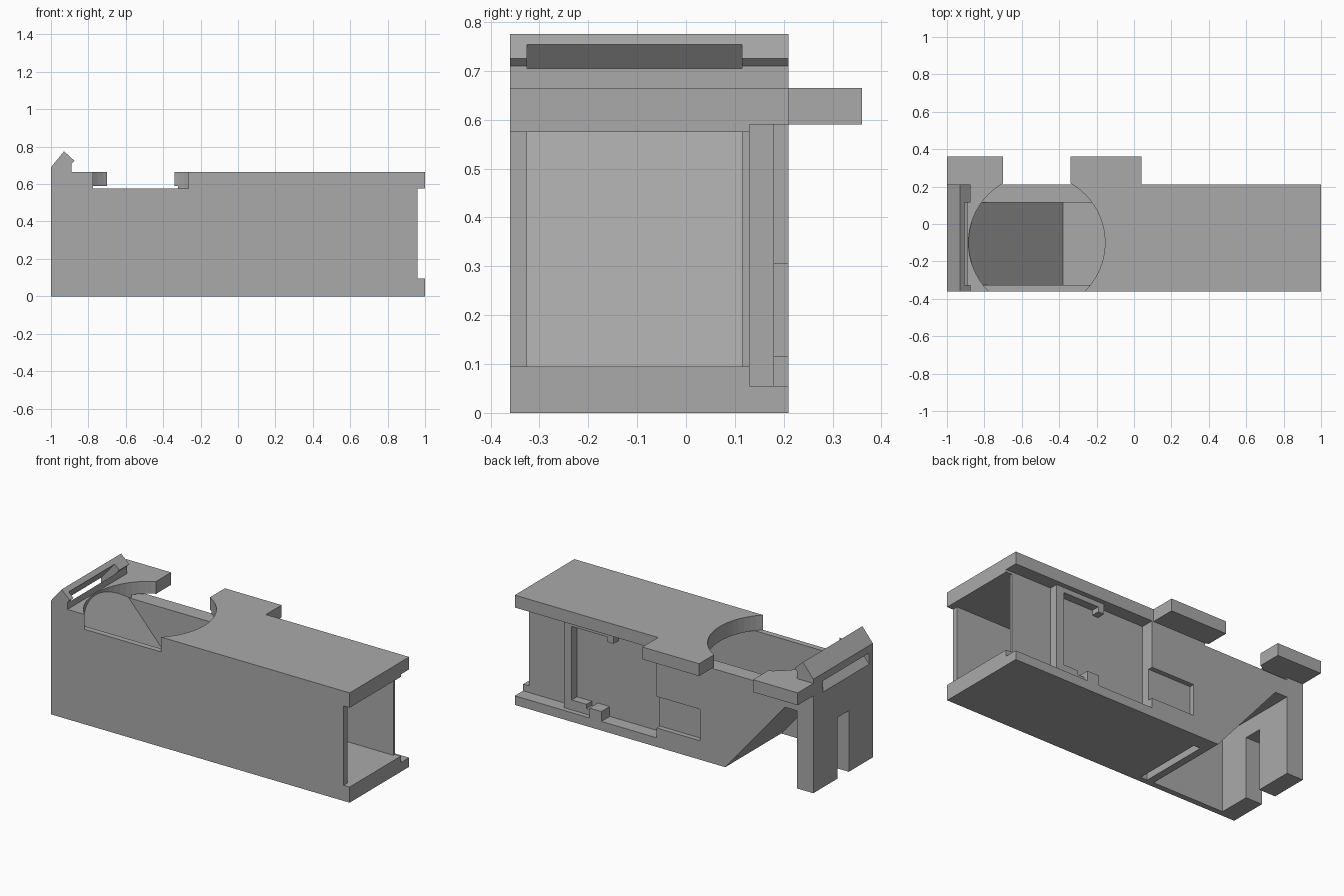
import bpy
import bmesh
from math import cos, sin, tau

cube = bpy.data.objects.get("Cube")
if cube:
    bpy.data.objects.remove(cube, do_unlink=True)

grey = bpy.data.materials.new("plain grey")
grey.use_nodes = True
colour = (0.40, 0.40, 0.40, 1)
grey.diffuse_color = colour
grey.node_tree.nodes["Principled BSDF"].inputs["Base Color"].default_value = colour


def prism(name, bottom, top):
    """Solid between two matching outlines."""
    bm = bmesh.new()
    lo = [bm.verts.new(p) for p in bottom]
    hi = [bm.verts.new(p) for p in top]
    bm.faces.new(lo)
    bm.faces.new(hi[::-1])
    for i in range(len(lo)):
        j = (i + 1) % len(lo)
        bm.faces.new((lo[i], hi[i], hi[j], lo[j]))
    bmesh.ops.recalc_face_normals(bm, faces=bm.faces)
    mesh = bpy.data.meshes.new(name)
    bm.to_mesh(mesh)
    bm.free()
    mesh.materials.append(grey)
    obj = bpy.data.objects.new(name, mesh)
    bpy.context.collection.objects.link(obj)
    return obj


def side(name, outline, y0, y1):
    """Extrude an x-z outline along y."""
    return prism(name, [(x, y0, z) for x, z in outline], [(x, y1, z) for x, z in outline])


def box(name, x0, x1, y0, y1, z0, z1):
    return side(name, [(x0, z0), (x1, z0), (x1, z1), (x0, z1)], y0, y1)


def cut(obj, cutter):
    mod = obj.modifiers.new("cut", "BOOLEAN")
    mod.operation = "DIFFERENCE"
    mod.solver = "EXACT"
    mod.object = cutter
    bpy.context.view_layer.objects.active = obj
    bpy.ops.object.modifier_apply(modifier=mod.name)
    bpy.data.objects.remove(cutter, do_unlink=True)


FRONT, BACK = -0.36, 0.21          # outer faces
IN_FRONT, IN_BACK = -0.325, 0.115  # channel faces
FLOOR, CEILING, TOP = 0.095, 0.575, 0.665

# Top plate with tabs and the round opening
plan = [(-0.89, FRONT), (1, FRONT), (1, BACK), (0.04, BACK), (0.04, -FRONT), (-0.34, -FRONT),
        (-0.34, BACK), (-0.70, BACK), (-0.70, -FRONT), (-1, -FRONT), (-1, BACK), (-0.89, BACK)]
top_plate = prism("top_plate", [(x, y, 0.59) for x, y in plan], [(x, y, TOP) for x, y in plan])
top_lip = box("top_plate_underside", -0.89, 1, FRONT, 0.13, CEILING, 0.6)
ledge = box("top_plate_back_ledge", -0.89, 1, 0.12, BACK, 0.61, 0.64)
for part in (top_plate, top_lip, ledge):
    ring = [(-0.52 + 0.365 * cos(i * tau / 64), -0.10 + 0.365 * sin(i * tau / 64)) for i in range(64)]
    cut(part, prism("round_cutter", [(x, y, 0.57) for x, y in ring], [(x, y, 0.8) for x, y in ring]))

# Front wall
box("front_wall", -1, 0.96, FRONT, IN_FRONT, 0, CEILING)
box("front_wall_foot", -1, 1, FRONT, IN_FRONT, 0, FLOOR)

# Bottom plate with a groove, and its thinner back shelf
bottom = side("bottom_plate", [(-0.41, 0), (1, 0), (1, FLOOR), (-0.49, FLOOR)], IN_FRONT, 0.13)
cut(bottom, box("groove_cutter", -0.365, -0.32, IN_FRONT, IN_BACK, -0.1, 0.06))
side("back_shelf", [(-0.41, 0), (1, 0), (1, 0.055), (-0.457, 0.055)], 0.13, BACK)

# Sloping ramp inside the channel
side("ramp", [(-0.38, FLOOR), (-0.89, 0.66), (-0.89, 0.47), (-0.81, 0.47), (-0.41, 0), (-0.38, 0)],
     IN_FRONT, IN_BACK)

# Back wall: thin on the right, thickened and stepped on the left
box("back_wall_thin", 0.05, 0.96, IN_BACK, 0.13, 0.05, 0.6)
slope = [(-0.95, CEILING), (-0.95, 0.47), (-0.81, 0.47), (-0.41, 0)]
side("back_wall_thick", [(0.05, CEILING)] + slope + [(0.05, 0)], IN_BACK, 0.18)
side("back_wall_panel", [(0.05, 0.305), (0.05, CEILING)] + slope +
     [(0.05, 0), (0.05, 0.115), (-0.24, 0.115), (-0.24, 0.305)], 0.18, BACK)
top_strip = box("back_wall_top", -0.32, 0.05, 0.13, BACK, 0.57, 0.62)
cut(top_strip, prism("round_cutter", [(x, y, CEILING) for x, y in ring], [(x, y, 0.8) for x, y in ring]))

# C-shaped bracket on the back wall
side("bracket", [(0.69, 0.055), (0.69, 0.61), (0.36, 0.61), (0.36, 0.53), (0.40, 0.53), (0.40, 0.56),
                 (0.64, 0.56), (0.64, 0.115), (0.54, 0.115), (0.54, 0.09), (0.50, 0.09),
                 (0.50, 0.115), (0.42, 0.115), (0.42, 0.055)], 0.13, 0.18)
box("bracket_foot", 0.42, 0.50, 0.18, BACK, 0.05, 0.115)

# End plate with the hooked top, a slanted slot and a lower notch
end = side("end_plate", [(-1, 0), (-1, 0.69), (-0.93, 0.775), (-0.875, 0.725), (-0.89, 0.71),
                         (-0.89, 0)], FRONT, BACK)
cut(end, side("slot_cutter", [(-1.05, 0.519), (-0.85, 0.751), (-0.85, 0.819), (-1.05, 0.587)],
              IN_FRONT, IN_BACK))
cut(end, box("notch_cutter", -1.1, -0.8, -0.13, -0.02, -0.1, 0.37))
